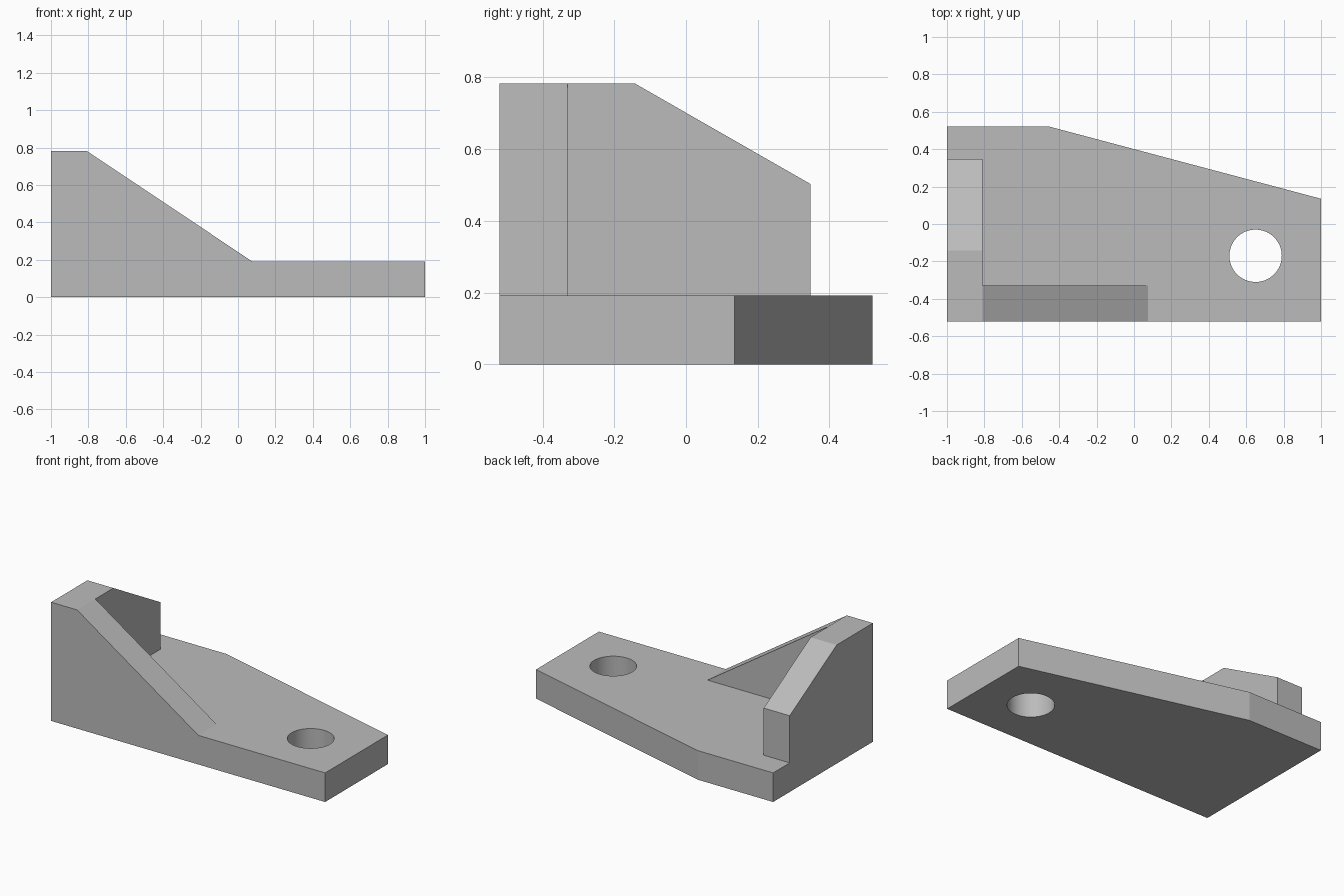
import bpy, bmesh, math
from mathutils import Vector

cube = bpy.data.objects.get("Cube")
if cube:
    bpy.data.objects.remove(cube, do_unlink=True)

GREY = (0.5, 0.5, 0.5, 1)
grey = bpy.data.materials.new("plain grey")
grey.use_nodes = True
grey.diffuse_color = GREY
grey.node_tree.nodes["Principled BSDF"].inputs["Base Color"].default_value = GREY

LEFT, FRONT, BACK = -1.0, -0.52, 0.52
BASE_TOP, TOP = 0.192, 0.783
WALL, RIB = 0.19, 0.19


def prism(name, profile, depth):
    """Extrude a closed 3D outline along a depth vector."""
    bm = bmesh.new()
    face = bm.faces.new([bm.verts.new(p) for p in profile])
    result = bmesh.ops.extrude_face_region(bm, geom=[face])
    verts = [g for g in result["geom"] if isinstance(g, bmesh.types.BMVert)]
    bmesh.ops.translate(bm, verts=verts, vec=Vector(depth))
    bmesh.ops.recalc_face_normals(bm, faces=bm.faces)
    mesh = bpy.data.meshes.new(name)
    bm.to_mesh(mesh)
    bm.free()
    mesh.materials.append(grey)
    obj = bpy.data.objects.new(name, mesh)
    bpy.context.collection.objects.link(obj)
    return obj


def combine(target, tool, operation):
    """Apply a boolean and discard the tool."""
    mod = target.modifiers.new(operation, "BOOLEAN")
    mod.operation, mod.solver, mod.object = operation, "EXACT", tool
    bpy.context.view_layer.objects.active = target
    bpy.ops.object.modifier_apply(modifier=mod.name)
    bpy.data.objects.remove(tool, do_unlink=True)


# Tapered base plate
bracket = prism("bracket", [(x, y, 0) for x, y in (
    (LEFT, FRONT), (1, FRONT), (1, 0.135), (-0.45, BACK), (LEFT, BACK))],
    (0, 0, BASE_TOP))

# Upright end wall with a sloping back corner
wall = prism("end_wall", [(LEFT, y, z) for y, z in (
    (FRONT, 0), (0.347, 0), (0.347, 0.503), (-0.142, TOP), (FRONT, TOP))],
    (WALL, 0, 0))
combine(bracket, wall, "UNION")

# Sloping front rib
rib = prism("front_rib", [(x, FRONT, z) for x, z in (
    (LEFT, 0), (0.075, 0), (0.075, BASE_TOP), (LEFT + WALL, TOP), (LEFT, TOP))],
    (0, RIB, 0))
combine(bracket, rib, "UNION")

# Round bolt hole
SIDES = 64
hole = prism("hole_cutter", [
    (0.65 + 0.14 * math.cos(math.tau * i / SIDES),
     -0.17 + 0.14 * math.sin(math.tau * i / SIDES), -0.1)
    for i in range(SIDES)], (0, 0, 0.5))
combine(bracket, hole, "DIFFERENCE")

# Smooth the hole, keep the outer edges crisp
bpy.ops.object.select_all(action="DESELECT")
bracket.select_set(True)
bpy.context.view_layer.objects.active = bracket
bpy.ops.object.shade_smooth_by_angle(angle=math.radians(12))
